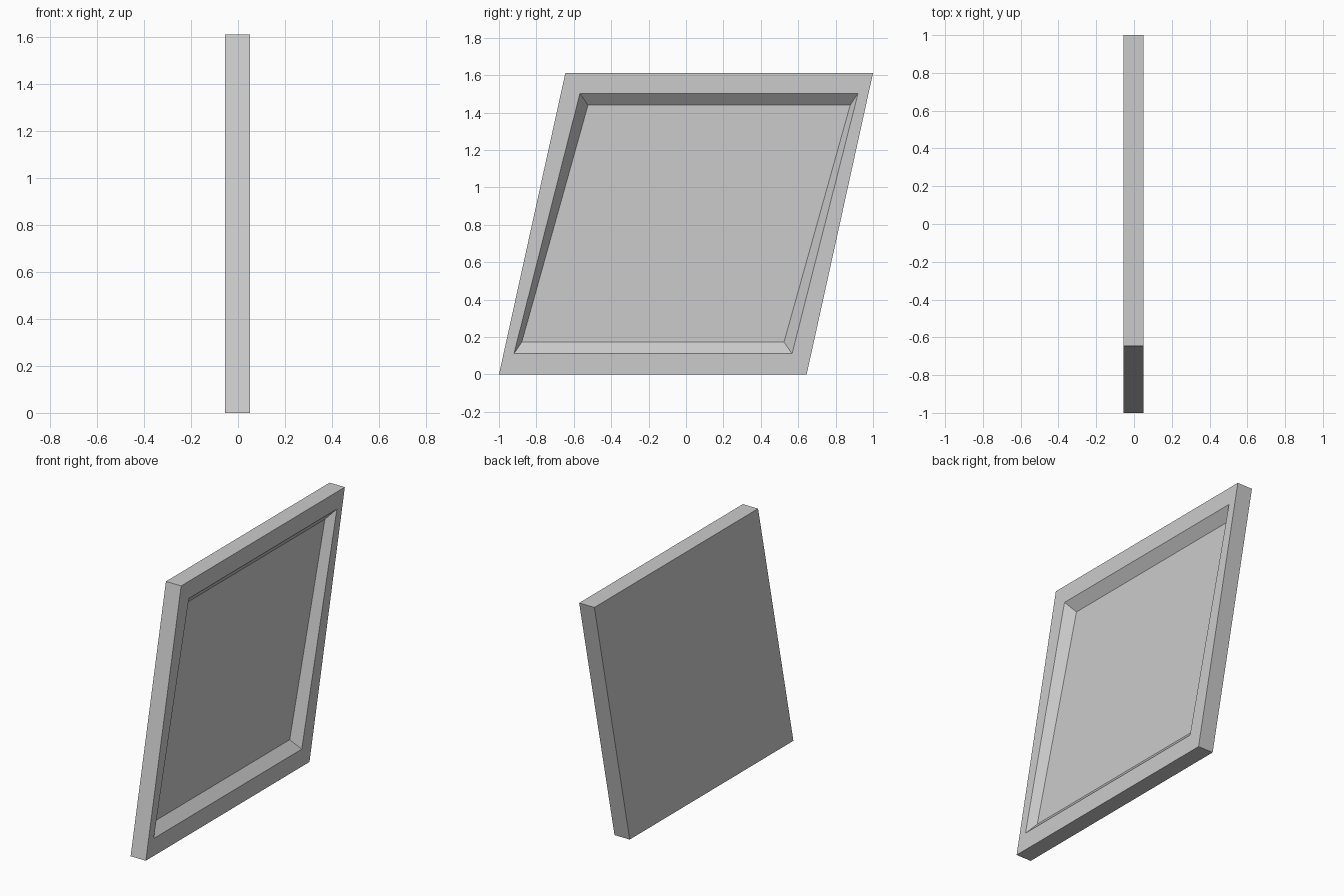
import bpy, bmesh

if "Cube" in bpy.data.objects:
    bpy.data.objects.remove(bpy.data.objects["Cube"])

BACK, FRONT, FLOOR = -0.0555, 0.0515, -0.003   # x positions of the layers

# One flat grey for the whole panel
grey = bpy.data.materials.new("light grey")
grey.diffuse_color = (0.6, 0.6, 0.6, 1.0)
grey.use_nodes = True
grey.node_tree.nodes["Principled BSDF"].inputs["Base Color"].default_value = grey.diffuse_color


def ring(bm, x, y_low, y_high, z_low, z_high):
    """Slanted outline: the bottom runs -y_low..y_high, the top -y_high..y_low."""
    pts = [(-y_low, z_low), (y_high, z_low), (y_low, z_high), (-y_high, z_high)]
    return [bm.verts.new((x, y, z)) for y, z in pts]


# Slanted panel: back outline, front outline, recess rim, recess floor
bm = bmesh.new()
rings = [
    ring(bm, BACK, 1.0, 0.645, 0.0, 1.612),
    ring(bm, FRONT, 1.0, 0.645, 0.0, 1.612),
    ring(bm, FRONT, 0.92, 0.567, 0.111, 1.503),
    ring(bm, FLOOR, 0.878, 0.524, 0.173, 1.440),
]
bm.faces.new(rings[0][::-1])
bm.faces.new(rings[-1])
for a, b in zip(rings, rings[1:]):
    for i in range(4):
        j = (i + 1) % 4
        bm.faces.new((a[i], a[j], b[j], b[i]))
bmesh.ops.recalc_face_normals(bm, faces=bm.faces)

mesh = bpy.data.meshes.new("slanted_panel")
bm.to_mesh(mesh)
bm.free()
mesh.materials.append(grey)
panel = bpy.data.objects.new("slanted_panel", mesh)
bpy.context.collection.objects.link(panel)
